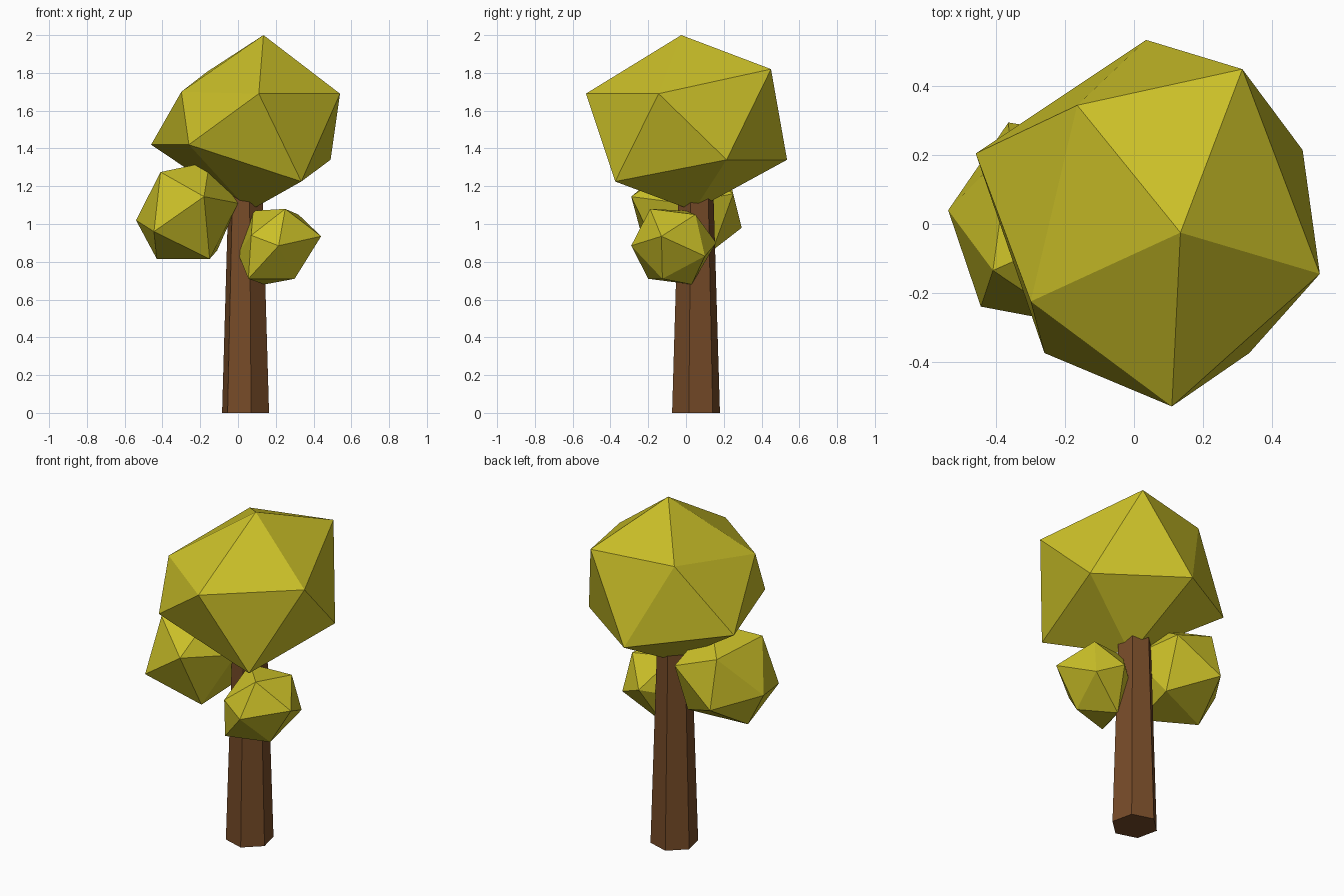
import bpy, bmesh, math


def material(name, rgb):
    m = bpy.data.materials.new(name)
    m.diffuse_color = (*rgb, 1)
    return m


leaf = material("leaf_yellow_green", (0.59, 0.52, 0.021))
bark = material("bark_brown", (0.18, 0.07, 0.021))


def finish(name, bm, mat):
    bmesh.ops.recalc_face_normals(bm, faces=bm.faces)
    me = bpy.data.meshes.new(name)
    bm.to_mesh(me)
    bm.free()
    me.materials.append(mat)
    ob = bpy.data.objects.new(name, me)
    bpy.context.collection.objects.link(ob)
    return ob


def foliage(name, points):
    """Irregular 20-sided clump: hull around twelve corner points."""
    bm = bmesh.new()
    for p in points:
        bm.verts.new(p)
    bmesh.ops.convex_hull(bm, input=bm.verts[:])
    finish(name, bm, leaf)


# Tapered six-sided trunk, its top hidden in the crown
bm = bmesh.new()
rings = []
for z, r in ((0, 0.13), (1.22, 0.093)):
    rings.append([bm.verts.new((0.04 + r * math.cos(math.radians(43 + 60 * i)),
                                0.053 + r * math.sin(math.radians(43 + 60 * i)), z))
                  for i in range(6)])
for i in range(6):
    j = (i + 1) % 6
    bm.faces.new((rings[0][i], rings[0][j], rings[1][j], rings[1][i]))
bm.faces.new(rings[0][::-1])
bm.faces.new(rings[1])
finish("trunk", bm, bark)

# Large crown
foliage("crown", [
    (0.135, -0.025, 2.0), (0.315, 0.45, 1.82), (0.54, -0.145, 1.69),
    (0.11, -0.53, 1.69), (-0.30, -0.225, 1.70), (-0.165, 0.345, 1.805),
    (-0.46, 0.205, 1.42), (-0.26, -0.375, 1.42), (0.335, -0.375, 1.225),
    (0.49, 0.215, 1.34), (0.035, 0.535, 1.34), (0.06, 0.04, 1.07)])

# Middle clump on the left
foliage("left_clump", [
    (-0.54, 0.04, 1.02), (-0.445, -0.24, 0.96), (-0.41, -0.135, 1.275),
    (-0.18, -0.29, 1.145), (-0.43, 0.03, 0.815), (-0.15, -0.13, 0.815),
    (0.0, -0.02, 1.11), (-0.365, 0.295, 0.98), (-0.10, 0.25, 1.16),
    (-0.11, 0.14, 0.86), (-0.36, 0.225, 1.256), (-0.15, -0.02, 1.33)])

# Small clump on the right
foliage("right_clump", [
    (0.44, -0.13, 0.935), (0.215, -0.29, 0.885), (0.25, -0.19, 1.08),
    (0.07, -0.23, 0.94), (0.30, -0.125, 0.71), (0.055, -0.20, 0.71),
    (0.0, 0.0, 0.845), (0.20, 0.16, 0.90), (0.14, 0.03, 0.68),
    (0.35, 0.10, 0.83), (0.32, 0.05, 1.05), (0.08, 0.0, 1.07)])
